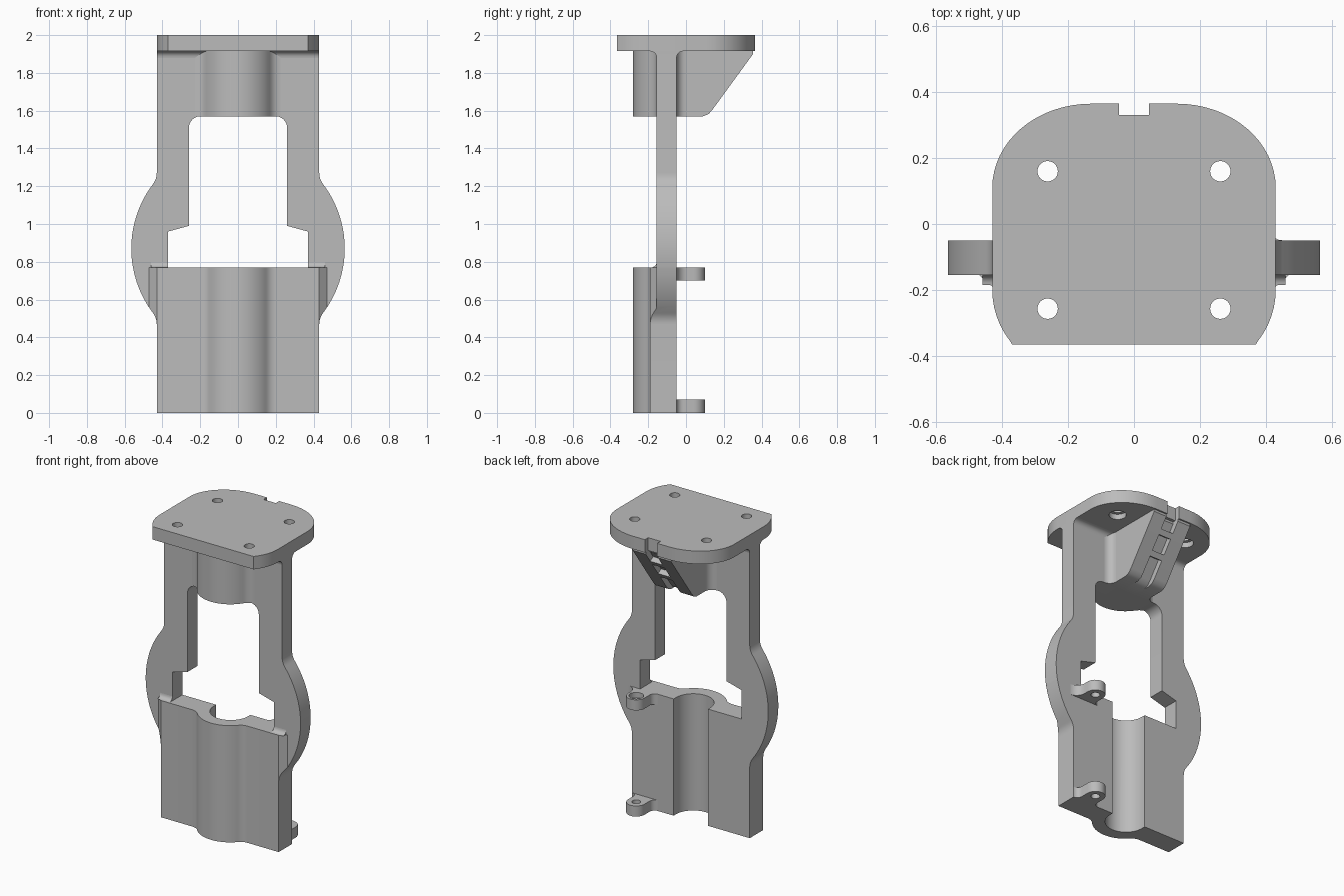
import bpy, bmesh
from math import sin, cos, pi, radians, sqrt, atan2, degrees

if "Cube" in bpy.data.objects:
    bpy.data.objects.remove(bpy.data.objects["Cube"], do_unlink=True)

grey = bpy.data.materials.new("light_grey")
grey.use_nodes = True
COLOUR = (0.5, 0.5, 0.5, 1)
grey.diffuse_color = COLOUR
for node in grey.node_tree.nodes:
    if node.type == 'BSDF_PRINCIPLED':
        node.inputs["Base Color"].default_value = COLOUR


# ---- helpers ----
def arc(cx, cy, rx, a0, a1, n=12, ry=None):
    ry = ry or rx
    angles = [radians(a0 + (a1 - a0) * i / n) for i in range(n + 1)]
    return [(cx + rx * cos(a), cy + ry * sin(a)) for a in angles]


def cove(cx, cy, sx, sy, r, n=6):
    """Concave fillet section: the corner followed by its arc."""
    ts = [pi / 2 * i / n for i in range(n + 1)]
    return [(cx, cy)] + [(cx + sx * r * (1 - cos(t)), cy + sy * r * (1 - sin(t))) for t in ts]


def mirrored(half):
    """Close a half outline by reflecting it across x = 0."""
    return half + [(-x, y) for x, y in reversed(half) if abs(x) > 1e-5]


def prism(name, pts, axis, lo, hi):
    place = {'x': lambda p, e: (e, p[0], p[1]),
             'y': lambda p, e: (p[0], e, p[1]),
             'z': lambda p, e: (p[0], p[1], e)}[axis]
    bm = bmesh.new()
    a = [bm.verts.new(place(p, lo)) for p in pts]
    b = [bm.verts.new(place(p, hi)) for p in pts]
    bm.faces.new(a)
    bm.faces.new(b)
    for i in range(len(pts)):
        j = (i + 1) % len(pts)
        bm.faces.new((a[i], a[j], b[j], b[i]))
    bmesh.ops.remove_doubles(bm, verts=bm.verts, dist=1e-5)
    bmesh.ops.recalc_face_normals(bm, faces=bm.faces)
    mesh = bpy.data.meshes.new(name)
    bm.to_mesh(mesh)
    bm.free()
    mesh.materials.append(grey)
    ob = bpy.data.objects.new(name, mesh)
    bpy.context.scene.collection.objects.link(ob)
    return ob


def combine(ob, other, operation='DIFFERENCE'):
    mod = ob.modifiers.new("cut", 'BOOLEAN')
    mod.operation, mod.solver, mod.object = operation, 'EXACT', other
    bpy.context.view_layer.update()
    mesh = bpy.data.meshes.new_from_object(ob.evaluated_get(bpy.context.evaluated_depsgraph_get()))
    ob.modifiers.clear()
    ob.data = mesh
    bpy.data.objects.remove(other, do_unlink=True)


def bore(ob, x, y, r, lo, hi):
    combine(ob, prism("bore_cutter", arc(x, y, r, 0, 360, 24)[:-1], 'z', lo, hi))


# ---- shared dimensions ----
BACK, FACE, LOW_FACE = -0.05, -0.155, -0.19
W, PLATE_Z, BODY_Z, HOUSE_Z = 0.43, 1.915, 0.77, 1.57
RING_Z, RING_R, BLEND = 0.87, 0.565, 0.1
blend_dz = sqrt((RING_R + BLEND) ** 2 - (W + BLEND) ** 2)
ring_a = degrees(atan2(blend_dz, W + BLEND))


def side(start):
    """Right silhouette from the ring upwards."""
    return (arc(0, RING_Z, RING_R, start, ring_a, 16)
            + arc(W + BLEND, RING_Z + blend_dz, BLEND, ring_a - 180, -180, 6)[1:]
            + [(W, PLATE_Z)])


def bump(face, f=0.07, cy=-0.08, r=0.2):
    """Half of the rounded front bulge, blended into a flat face."""
    dy = face - f - cy
    dx = sqrt((r + f) ** 2 - dy * dy)
    a = degrees(atan2(dy, dx))
    return arc(dx, face - f, f, 90, a + 180, 6) + arc(0, cy, r, a, -90, 12)[1:]


# ---- top plate with cable notch and screw holes ----
plate_half = ([(0.37, -0.365)] + arc(0.18, -0.2, 0.25, -38, 0, 6)
              + arc(0.13, 0.11, 0.3, 0, 90, 16, 0.255)
              + [(0.045, 0.365), (0.045, 0.33)])
top_plate = prism("top_plate", mirrored(plate_half), 'z', PLATE_Z, 2)
for sx in (-1, 1):
    for y in (0.16, -0.257):
        bore(top_plate, sx * 0.262, y, 0.031, 1.8, 2.1)
        bore(top_plate, sx * 0.262, y, 0.052, 1.8, 1.95)

# ---- upright frame around the window ----
outer = side(degrees(atan2(BODY_Z - RING_Z, sqrt(RING_R ** 2 - 0.01))))
inner = [(0.2, HOUSE_Z)] + arc(0.2, 1.51, 0.06, 90, 0, 6)[1:] + [(0.26, 0.99), (0.37, 0.96), (0.37, BODY_Z)]
half = inner + outer
prism("frame", mirrored(half), 'y', FACE, BACK)

# ---- coves under the top plate ----
prism("front_cove", cove(FACE, PLATE_Z, -1, -1, 0.035), 'x', -W, W)
prism("back_cove", cove(BACK, PLATE_Z, 1, -1, 0.035), 'x', -W, W)

# ---- lower body with rounded front and rear channel ----
body_half = (arc(0, -0.075, 0.125, -90, 0, 12)
             + [(0.125, BACK), (0.6, BACK), (0.6, FACE), (0.47, FACE), (W, LOW_FACE)]
             + bump(LOW_FACE))
body = prism("lower_body", mirrored(body_half), 'z', 0, BODY_Z)
silhouette = ([(W, 0)] + arc(W + BLEND, RING_Z - blend_dz, BLEND, 180, 180 - ring_a, 6)
              + side(-ring_a)[1:])
combine(body, prism("silhouette_cutter", mirrored(silhouette), 'y', -0.5, 0.2), 'INTERSECT')
for name, s in (("left_shoulder", 1), ("right_shoulder", -1)):
    prism(name, cove(FACE, BODY_Z, -1, 1, 0.03), 'x', *sorted((s * 0.37, s * 0.46)))

# ---- upper housing: front bulge and rear sloped gusset ----
prism("housing_front", mirrored([(0, FACE)] + bump(FACE)), 'z', HOUSE_Z, PLATE_Z)
slope = [(0.09, HOUSE_Z), (0.12, 1.582), (0.14, 1.605), (0.355, 1.9), (0.355, PLATE_Z)]
root = [(BACK, PLATE_Z), (BACK, HOUSE_Z)]
prism("gusset_core", root + [(y - 0.045, z) for y, z in slope], 'x', -0.045, 0.045)
for name, s in (("left", 1), ("right", -1)):
    prism(name + "_gusset_cheek", root + slope, 'x', *sorted((s * 0.045, s * 0.14)))
    prism(name + "_gusset_cove", cove(s * 0.14, BACK, s, 1, 0.05), 'z', HOUSE_Z, PLATE_Z)

# ---- cable retaining bars across the gusset groove ----
for name, t in (("lower_cable_bar", 0.3), ("upper_cable_bar", 0.68)):
    y, z = 0.14 + 0.215 * t, 1.605 + 0.295 * t
    prism(name, [(y, z), (y + 0.022, z + 0.03), (y - 0.01, z + 0.05), (y - 0.032, z + 0.02)],
          'x', -0.045, 0.045)

# ---- hinge ears on the back ----
EX, EY, ER = 0.335, 0.04, 0.06
for name, z0, z1, f in (("lower_ear", 0, 0.07, 0.035), ("upper_ear", 0.7, BODY_Z, 0.06)):
    outline = (cove(EX + ER, BACK, 1, 1, f)[:0:-1] + arc(EX, EY, ER, 0, 180, 16)
               + cove(EX - ER, BACK, -1, 1, 0.035)[1:])
    ear = prism(name, outline, 'z', z0, z1)
    bore(ear, EX, EY, 0.027, z0 - 0.1, z1 + 0.1)
    if z0:
        bore(ear, EX, EY, 0.045, z1 - 0.035, z1 + 0.1)

# ---- smooth the curved walls, keep edges sharp ----
bpy.ops.object.select_all(action='DESELECT')
for ob in bpy.context.scene.objects:
    if ob.type == 'MESH' and grey.name in ob.data.materials:
        ob.select_set(True)
        bpy.context.view_layer.objects.active = ob
bpy.ops.object.shade_smooth_by_angle(angle=radians(30))
